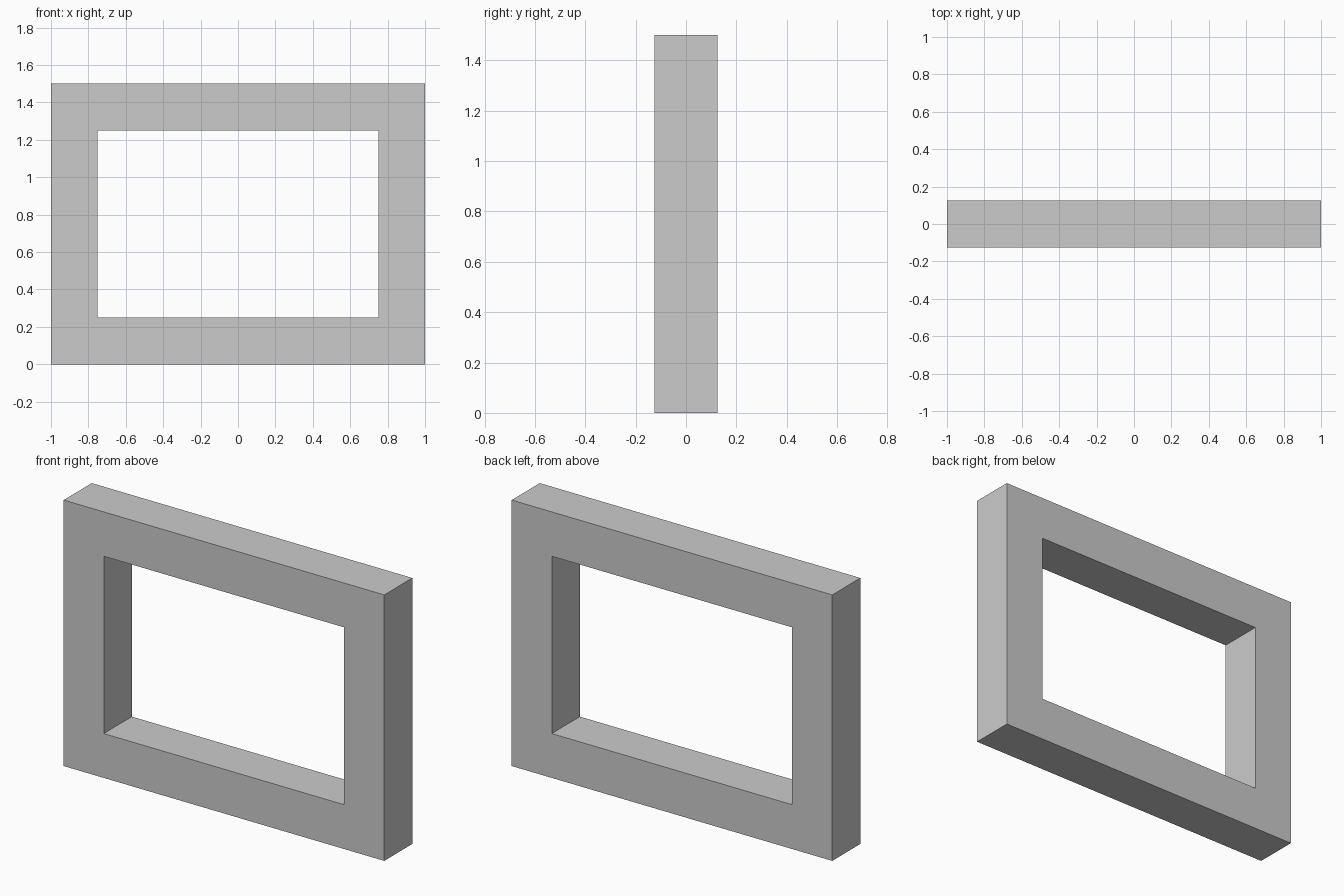
import bpy, bmesh

if "Cube" in bpy.data.objects:
    bpy.data.objects.remove(bpy.data.objects["Cube"])

W, H, D, T = 2.0, 1.5, 0.25, 0.25  # width, height, depth, bar thickness


def rect(bm, half_w, z0, z1, y):
    return [bm.verts.new((x, y, z)) for x, z in
            ((-half_w, z0), (half_w, z0), (half_w, z1), (-half_w, z1))]


# Rectangular frame: outer and inner loops at front and back, bridged by quads
bm = bmesh.new()
outer_f, outer_b = (rect(bm, W / 2, 0, H, y) for y in (-D / 2, D / 2))
inner_f, inner_b = (rect(bm, W / 2 - T, T, H - T, y) for y in (-D / 2, D / 2))
loops = [outer_f, inner_f, inner_b, outer_b]
for a, b in zip(loops, loops[1:] + loops[:1]):
    for i in range(4):
        j = (i + 1) % 4
        bm.faces.new((a[i], a[j], b[j], b[i]))
bmesh.ops.recalc_face_normals(bm, faces=bm.faces)

mesh = bpy.data.meshes.new("frame")
bm.to_mesh(mesh)
bm.free()
bpy.context.collection.objects.link(bpy.data.objects.new("frame", mesh))
